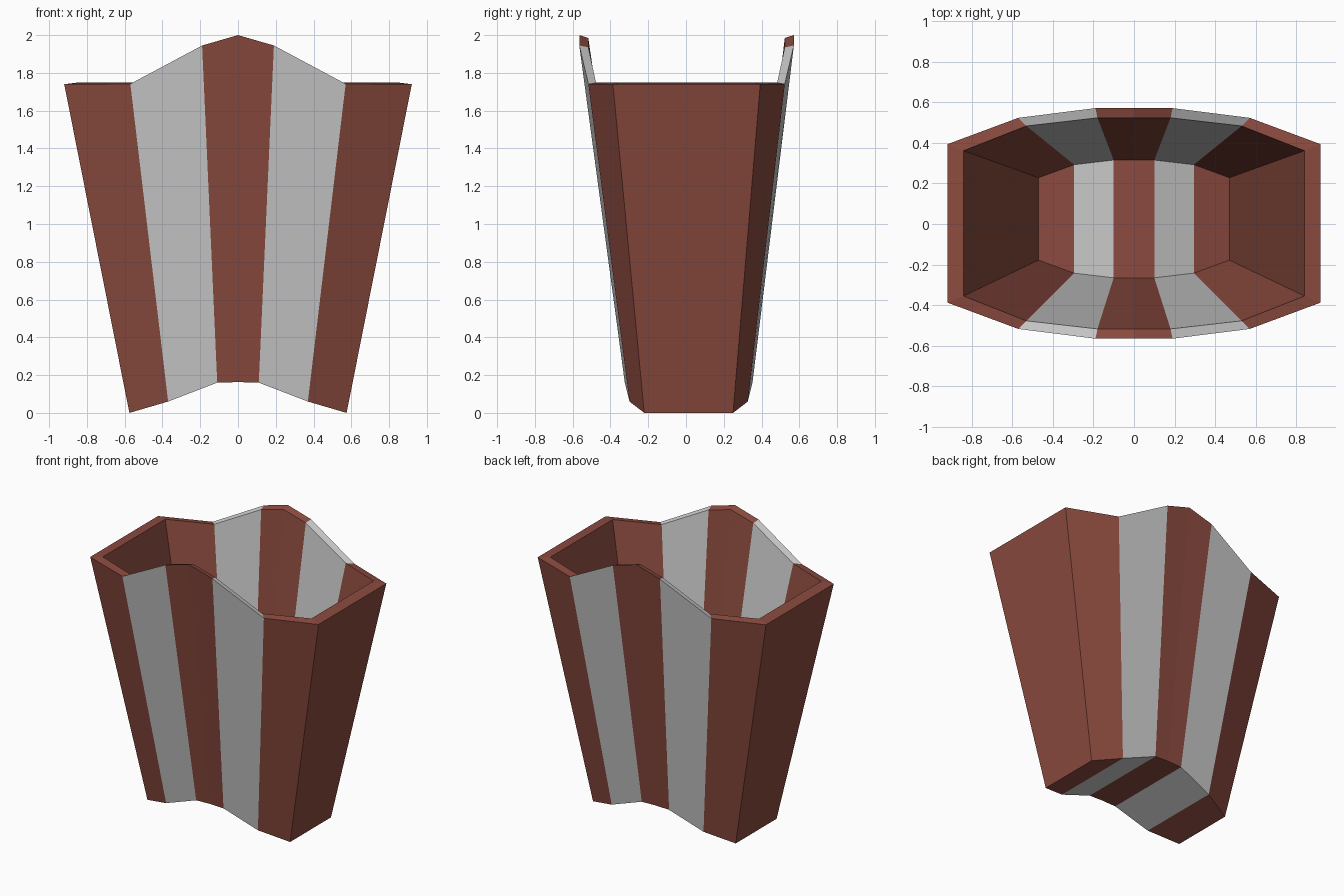
import bpy, bmesh

if "Cube" in bpy.data.objects:
    bpy.data.objects.remove(bpy.data.objects["Cube"])

# Each ring: (x, half depth, z) from the centre line out to the end
OUTER_TOP = [(0, .568, 2.0), (.19, .568, 1.945), (.57, .52, 1.742), (.92, .39, 1.74)]
INNER_TOP = [(0, .52, 1.985), (.18, .52, 1.935), (.53, .48, 1.75), (.84, .358, 1.75)]
INNER_BASE = [(0, .29, .225), (.10, .29, .22), (.295, .267, .13), (.47, .203, .07)]
OUTER_BASE = [(0, .338, .163), (.11, .338, .16), (.37, .313, .06), (.575, .235, 0)]
RED_STRIP = [True, False, True, True, False, True]   # stripes from left to right


def full_ring(bm, half, shift_y):
    """Mirror a quarter profile into a closed loop: front left-right, back right-left."""
    line = [(-x, d, z) for x, d, z in half[:0:-1]] + half
    front = [bm.verts.new((x, shift_y - d, z)) for x, d, z in line]
    back = [bm.verts.new((x, shift_y + d, z)) for x, d, z in reversed(line)]
    return front + back


bm = bmesh.new()
rings = [full_ring(bm, OUTER_BASE, .014), full_ring(bm, OUTER_TOP, .003),
         full_ring(bm, INNER_TOP, .003), full_ring(bm, INNER_BASE, .025)]
n = len(rings[0])

# Outer wall, rim and inner wall
side_red = RED_STRIP + [True] + RED_STRIP[::-1] + [True]
for lower, upper in zip(rings, rings[1:]):
    for i in range(n):
        j = (i + 1) % n
        face = bm.faces.new((lower[i], lower[j], upper[j], upper[i]))
        face.material_index = int(side_red[i])

# Striped underside and inner floor
for ring in (rings[0], rings[3]):
    for i, red in enumerate(RED_STRIP):
        face = bm.faces.new((ring[i], ring[n - 1 - i], ring[n - 2 - i], ring[i + 1]))
        face.material_index = int(red)
bmesh.ops.recalc_face_normals(bm, faces=bm.faces[:])

mesh = bpy.data.meshes.new("striped_bucket")
bm.to_mesh(mesh)
bm.free()

# Stripe colours
for name, color in (("grey_stripe", (.8, .8, .8, 1)), ("red_stripe", (.26, .07, .05, 1))):
    mat = bpy.data.materials.new(name)
    mat.diffuse_color = color
    mat.use_nodes = True
    mat.node_tree.nodes["Principled BSDF"].inputs["Base Color"].default_value = mat.diffuse_color
    mesh.materials.append(mat)

bucket = bpy.data.objects.new("striped_bucket", mesh)
bpy.context.collection.objects.link(bucket)
